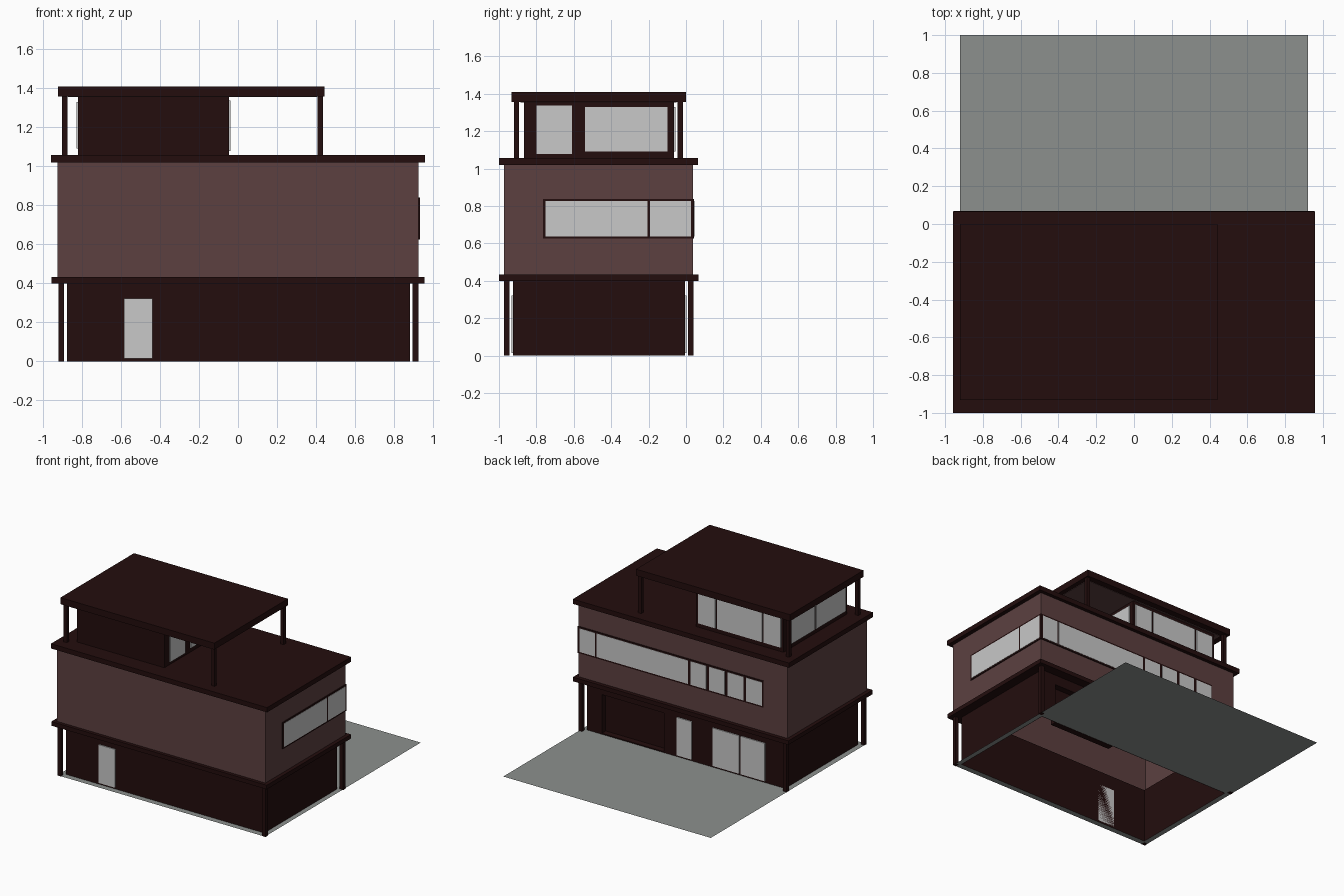
import bpy, bmesh

cube = bpy.data.objects.get("Cube")
if cube:
    bpy.data.objects.remove(cube, do_unlink=True)


def material(name, rgb):
    m = bpy.data.materials.new(name)
    m.use_nodes = True
    m.diffuse_color = (*rgb, 1)
    m.node_tree.nodes["Principled BSDF"].inputs["Base Color"].default_value = (*rgb, 1)
    return m


DARK = material("dark brown", (0.0168, 0.004, 0.004))
MAUVE = material("mauve render", (0.107, 0.051, 0.051))
GLASS = material("pale glass", (0.578, 0.578, 0.578))
PAVING = material("grey paving", (0.262, 0.279, 0.27))


def finish(name, bm, mat):
    me = bpy.data.meshes.new(name)
    bm.to_mesh(me)
    bm.free()
    me.materials.append(mat)
    ob = bpy.data.objects.new(name, me)
    bpy.context.collection.objects.link(ob)
    return ob


def box(name, x, y, z, mat):
    """Box given by its (low, high) range on each axis."""
    bm = bmesh.new()
    bmesh.ops.create_cube(bm, size=1)
    for v in bm.verts:
        for i, (lo, hi) in enumerate((x, y, z)):
            v.co[i] = hi if v.co[i] > 0 else lo
    return finish(name, bm, mat)


def rectangle(x, y):
    return [(x[0], y[0]), (x[1], y[0]), (x[1], y[1]), (x[0], y[1])]


def walls(name, outline, z, mat):
    """Open shell of walls above a counter-clockwise outline."""
    bm = bmesh.new()
    low, high = [[bm.verts.new((*p, h)) for p in outline] for h in z]
    for i in range(len(outline)):
        j = (i + 1) % len(outline)
        bm.faces.new((low[i], low[j], high[j], high[i]))
    return finish(name, bm, mat)


def ring(name, outer, inner, z, mat, thickness=0):
    """Flat rectangle with a rectangular hole, thickened downwards."""
    bm = bmesh.new()
    a, b = [[bm.verts.new((*p, z)) for p in rectangle(*r)] for r in (outer, inner)]
    for i in range(4):
        j = (i + 1) % 4
        bm.faces.new((a[i], a[j], b[j], b[i]))
    ob = finish(name, bm, mat)
    if thickness:
        mod = ob.modifiers.new("thickness", "SOLIDIFY")
        mod.thickness = thickness
        mod.offset = -1
    return ob


def plates_x(name, at, side, spans, z, mat, depth=0.008):
    """Thin plates on a wall facing along x."""
    for s in spans:
        box(name, sorted((at, at + side * depth)), s, z, mat)


def plates_y(name, at, side, spans, z, mat, depth=0.008):
    """Thin plates on a wall facing along y."""
    for s in spans:
        box(name, s, sorted((at, at + side * depth)), z, mat)


def posts(name, xs, ys, z, w=0.03):
    for x in xs:
        for y in ys:
            box(name, (x, x + w), (y, y + w), z, DARK)


# Paving, open under the house
ground = ((-0.875, 0.88), (-0.925, -0.005))
ring("paving", ((-0.92, 0.92), (-0.973, 1.0)), ground, 0.002, PAVING)

# Ground floor with a recessed wide doorway at the back
(gx0, gx1), (gy0, gy1) = ground
rx0, rx1, depth = 0.2, 0.75, 0.05
outline = [(gx0, gy0), (gx1, gy0), (gx1, gy1), (rx1, gy1), (rx1, gy1 - depth),
           (rx0, gy1 - depth), (rx0, gy1), (gx0, gy1)]
walls("ground_floor_walls", outline, (0, 0.41), DARK)
box("doorway_header", (rx0, rx1), (gy1 - depth, gy1), (0.32, 0.41), DARK)
box("doorway_threshold", (rx0, rx1), (gy1 - depth, gy1), (0, 0.01), DARK)
posts("ground_post", (-0.92, 0.895), (-0.973, 0.01), (0, 0.41))
plates_y("front_door", gy0, -1, [(-0.585, -0.437)], (0.015, 0.322), GLASS)
plates_y("back_door", gy1, 1, [(-0.05, 0.08)], (0.015, 0.32), GLASS)
plates_y("back_ground_window", gy1, 1, [(-0.47, -0.235), (-0.7, -0.485)], (0.015, 0.32), GLASS)

# Lower slab, open above the ground floor
ring("lower_slab", ((-0.955, 0.955), (-1.0, 0.068)), ground, 0.433, DARK, 0.033)

# Middle floor with a window band round one back corner
mx, my = (-0.925, 0.925), (-0.973, 0.037)
walls("middle_floor_walls", rectangle(mx, my), (0.42, 1.03), MAUVE)
band, pane = (0.625, 0.838), (0.637, 0.826)
plates_x("side_window_frame", mx[1], 1, [(-0.765, 0.043)], band, DARK, 0.006)
plates_x("side_window_pane", mx[1], 1, [(-0.75, -0.205), (-0.193, 0.027)], pane, GLASS)
plates_y("back_window_frame", my[1], 1, [(-0.715, 0.931)], band, DARK, 0.006)
back_panes = [(0.775, 0.912), (-0.05, 0.76)]
back_panes += [(-0.21 - 0.165 * i, -0.07 - 0.165 * i) for i in range(4)]
plates_y("back_window_pane", my[1], 1, back_panes, pane, GLASS)

# Upper slab
box("upper_slab", (-0.958, 0.958), (-1.0, 0.065), (1.018, 1.056), DARK)

# Upper room, its windows and posts
ux, uy = (-0.82, -0.046), (-0.866, -0.064)
walls("upper_room_walls", rectangle(ux, uy), (1.05, 1.36), DARK)
tall = (1.09, 1.328)
plates_x("terrace_door", ux[1], 1, [(-0.80, -0.61)], (1.078, 1.337), GLASS)
plates_x("terrace_window", ux[1], 1, [(-0.54, -0.10)], tall, GLASS)
plates_x("upper_side_window", ux[0], -1, [(-0.45, -0.14), (-0.845, -0.47)], tall, GLASS)
plates_y("upper_back_window", uy[1], 1,
         [(-0.22, -0.065), (-0.635, -0.235), (-0.8, -0.65)], tall, GLASS)
posts("upper_post", (-0.902, 0.408), (-0.92, -0.045), (1.05, 1.36), 0.028)

# Roof with a mauve soffit
box("roof", (-0.922, 0.443), (-0.932, 0.0), (1.357, 1.409), DARK)
box("roof_soffit", (-0.87, 0.405), (-0.885, -0.05), (1.354, 1.358), MAUVE)
